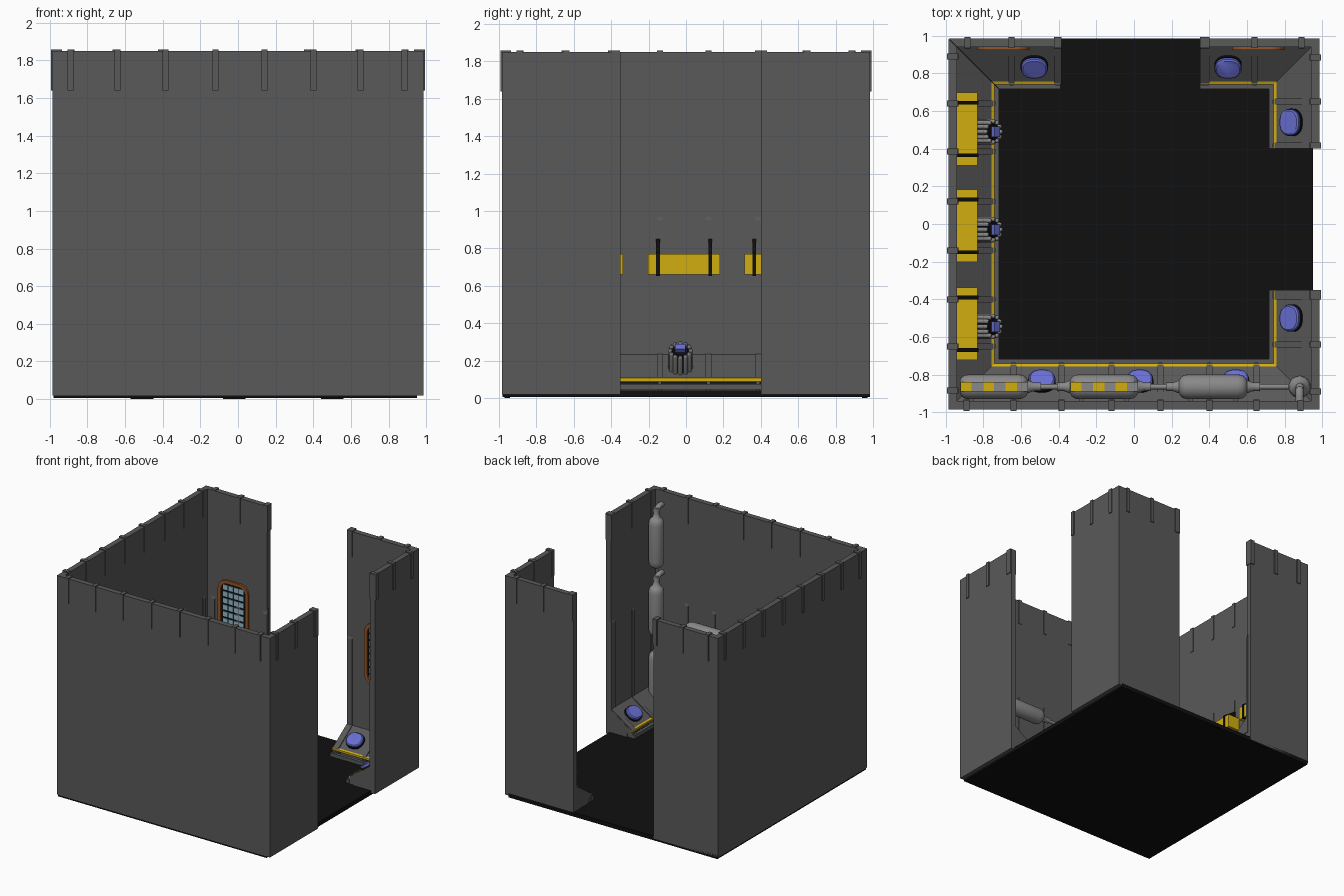
import bpy, bmesh, math
from mathutils import Vector, Matrix

if "Cube" in bpy.data.objects:
    bpy.data.objects.remove(bpy.data.objects["Cube"])


def material(name, rgb):
    m = bpy.data.materials.new(name)
    m.diffuse_color = (*rgb, 1)
    m.use_nodes = True
    m.node_tree.nodes["Principled BSDF"].inputs["Base Color"].default_value = m.diffuse_color
    return m


DARK = material("dark_steel", (0.10, 0.10, 0.10))
STEEL = material("steel", (0.25, 0.25, 0.25))
BLACK = material("black", (0.005, 0.005, 0.005))
YELLOW = material("yellow", (0.65, 0.42, 0.005))
BLUE = material("screen_blue", (0.14, 0.16, 0.65))
RUST = material("rust", (0.3, 0.09, 0.02))
GLASS = material("glass", (0.3, 0.5, 0.62))

# Each wall is built as if it were the front one (s = along x, d = distance out), then turned
FRONT, RIGHT, BACK, LEFT = (Matrix.Rotation(math.radians(a), 4, 'Z') for a in (0, 90, 180, 270))
ID = Matrix.Identity(4)


def mesh(name, verts, faces, mat, mtx=ID, smooth=False):
    bm = bmesh.new()
    vs = [bm.verts.new(mtx @ Vector(v)) for v in verts]
    for f in faces:
        bm.faces.new([vs[i] for i in f])
    bmesh.ops.recalc_face_normals(bm, faces=bm.faces)
    me = bpy.data.meshes.new(name)
    bm.to_mesh(me)
    bm.free()
    me.materials.append(mat)
    ob = bpy.data.objects.new(name, me)
    bpy.context.collection.objects.link(ob)
    if smooth:
        bpy.ops.object.select_all(action='DESELECT')
        ob.select_set(True)
        bpy.context.view_layer.objects.active = ob
        bpy.ops.object.shade_smooth_by_angle(angle=math.radians(40))
    return ob


def loft(name, loops, mat, mtx=ID, smooth=False, caps=True):
    n, k = len(loops[0]), len(loops)
    faces = [(i*n + j, i*n + (j+1) % n, (i+1)*n + (j+1) % n, (i+1)*n + j)
             for i in range(k-1) for j in range(n)]
    if caps:
        faces += [tuple(range(n)), tuple(range((k-1)*n, k*n))]
    return mesh(name, [v for l in loops for v in l], faces, mat, mtx, smooth)


def box(name, x, y, z, mat, mtx=ID):
    return loft(name, [[(x[0], y[0], h), (x[1], y[0], h), (x[1], y[1], h), (x[0], y[1], h)] for h in z], mat, mtx)


def lathe(name, profile, mat, mtx=ID, n=24):
    """profile of (radius, height) turned about local z"""
    return loft(name, [[(r*math.cos(2*math.pi*i/n), r*math.sin(2*math.pi*i/n), h) for i in range(n)]
                       for r, h in profile], mat, mtx, True)


def rounded(w, h, r, z, n=6):
    pts = []
    for q, (sx, sy) in enumerate(((1, 1), (-1, 1), (-1, -1), (1, -1))):
        for i in range(n+1):
            a = math.pi/2*(q + i/n)
            pts.append((sx*(w/2-r) + r*math.cos(a), sy*(h/2-r) + r*math.sin(a), z))
    return pts


def aim(loc, axis):
    return Matrix.Translation(loc) @ Vector(axis).to_track_quat('Z', 'Y').to_matrix().to_4x4()


def prism(name, profile, ends, mat, mtx):
    """(d, z) profile along a wall; an end of None is mitred into the corner"""
    loops = [[((sg*d if e is None else e), -d, z) for d, z in profile] for sg, e in zip((-1, 1), ends)]
    return loft(name, loops, mat, mtx)


# Floor
box("floor", (-0.98, 0.95), (-0.98, 0.985), (0.005, 0.04), BLACK)
for a in (-0.51, -0.02, 0.5):
    box("floor_foot", (a-0.06, a+0.06), (-0.97, -0.94), (0, 0.02), BLACK)
    box("floor_foot", (a-0.06, a+0.06), (0.94, 0.97), (0, 0.02), BLACK)

# Walls, skirting consoles and rails; spans are in each wall's own direction
SKIRT = [(0.95, 0.02), (0.95, 0.24), (0.75, 0.10), (0.75, 0.085), (0.79, 0.07), (0.79, 0.02)]
RIB = [(0.95, 0.1), (0.95, 0.247), (0.745, 0.107), (0.745, 0.1)]
STRIP = [(0.757, 0.092), (0.757, 0.112), (0.742, 0.106), (0.742, 0.092)]
RAIL = [(0.745, 0.045), (0.745, 0.075), (0.718, 0.075), (0.718, 0.045)]
walls = [("front", FRONT, [(None, None)]),
         ("left", LEFT, [(None, None)]),
         ("right", RIGHT, [(None, -0.35), (0.40, None)]),
         ("back", BACK, [(None, -0.35), (0.39, None)])]
RIBS = [-0.89, -0.64, -0.385, -0.12, 0.14, 0.40, 0.65, 0.885]
for name, mtx, spans in walls:
    for lo, hi in spans:
        prism(name + "_wall", [(0.985, 0.02), (0.985, 1.85), (0.94, 1.85), (0.94, 0.02)], (lo, hi), DARK, mtx)
        prism(name + "_skirting", SKIRT, (lo, hi), DARK, mtx)
        prism(name + "_yellow_edge", STRIP, (lo, hi), YELLOW, mtx)
        prism(name + "_rail", RAIL, (lo, hi), DARK, mtx)
        a = -0.99 if lo is None else lo
        b = 0.99 if hi is None else hi
        for s in RIBS:
            if not a < s < b:
                s = min((a+0.018, b-0.018), key=lambda e: abs(e-s))
                if abs(s) > 0.9 or min(abs(s-r) for r in RIBS) > 0.04:
                    continue
            w = (s-0.016, s+0.016)
            prism(name + "_outer_rib", [(0.993, 1.64), (0.993, 1.858), (0.935, 1.858), (0.935, 1.64)], w, DARK, mtx)
            prism(name + "_inner_rib", [(0.95, 0.2), (0.95, 1.0), (0.934, 0.95), (0.934, 0.2)], w, DARK, mtx)
            if abs(s) < 0.7:
                prism(name + "_console_rib", RIB, w, DARK, mtx)
                prism(name + "_rail_post", [(0.80, 0.04), (0.80, 0.09), (0.735, 0.09), (0.735, 0.04)],
                      (s-0.01, s+0.01), DARK, mtx)

# Oval screens lying on the sloped consoles
NORMAL = (0, 0.573, 0.82)


def slope(s, d, lift=0):
    return Vector((s, -d, 0.10 + (d-0.75)*0.7)) + Vector(NORMAL)*lift


for mtx, places in ((FRONT, (-0.49, 0.03, 0.54)), (RIGHT, (-0.5, 0.54)), (BACK, (-0.5, 0.53))):
    for s in places:
        t = mtx @ Matrix.Translation(slope(s, 0.84)) @ Matrix.Rotation(-math.atan(0.7), 4, 'X')
        loft("screen_base", [rounded(0.145, 0.135, 0.06, z) for z in (-0.01, 0.014)], BLACK, t, True)
        loft("screen", [rounded(0.138, 0.122, 0.055, 0.0), rounded(0.138, 0.122, 0.055, 0.028),
                        rounded(0.122, 0.106, 0.048, 0.035)], BLUE, t, True)

# Finned emitters on the left console
for y in (0.49, -0.03, -0.545):
    t = LEFT @ aim(slope(-y, 0.84, -0.02), (0, 0.7, 0.72))
    lathe("emitter_core", [(0.05, 0), (0.05, 0.14), (0.04, 0.155)], BLACK, t)
    box("emitter_light", (-0.028, 0.028), (-0.02, 0.02), (0.15, 0.18), BLUE, t)
    for i in range(12):
        a = math.tau*i/12
        lathe("emitter_fin", [(0.012, 0), (0.012, 0.15), (0.009, 0.158), (0.004, 0.162)], STEEL,
              t @ Matrix.Translation((0.055*math.cos(a), 0.055*math.sin(a), 0)), 10)

# Yellow lockers with black brackets on the left wall
for c in (0.505, -0.01, -0.53):
    box("locker", (-0.94, -0.833), (c-0.193, c+0.193), (0.66, 0.77), YELLOW)
    for o in (-0.14, 0.14):
        prism("locker_bracket", [(0.945, 0.652), (0.827, 0.652), (0.827, 0.778), (0.935, 0.85), (0.945, 0.85)],
              (-c-o-0.01, -c-o+0.01), BLACK, LEFT)

# Gas tanks: three lying along the front wall, three standing in the front right corner
TANK = [(0.022, -0.25), (0.022, -0.215), (0.035, -0.18), (0.05, -0.172), (0.062, -0.155), (0.066, -0.13),
        (0.066, 0.13), (0.062, 0.155), (0.05, 0.172), (0.035, 0.18), (0.022, 0.215), (0.022, 0.25)]
TY, TZ = -0.865, 0.80
for i, x in enumerate((-0.745, -0.16, 0.42)):
    lathe("lying_tank", TANK[2 if i == 0 else 0:], STEEL, aim((x, TY, TZ), (1, 0, 0)))
    if i < 2:
        for k in range(6):
            box("tank_stripe", (x-0.178+k*0.06, x-0.118+k*0.06), (TY-0.024, TY+0.024), (TZ+0.04, TZ+0.069),
                STEEL if k % 2 else YELLOW)
    for o in (-0.12, 0.12):
        box("tank_bracket", (x+o-0.012, x+o+0.012), (-0.945, TY), (TZ-0.02, TZ+0.02), DARK)
lathe("feed_pipe", [(0.014, -0.72), (0.014, 0.88)], STEEL, aim((0, TY, TZ), (1, 0, 0)), 12)

for z in (0.33, 0.88, 1.45):
    lathe("standing_tank", [(r*0.9, h*1.15) for r, h in TANK[2:]], STEEL, Matrix.Translation((0.88, TY, z)))
    # Outlet elbow bending back into the wall
    cu = bpy.data.curves.new("outlet_pipe", 'CURVE')
    cu.dimensions = '3D'
    cu.bevel_depth = 0.022
    cu.bevel_resolution = 3
    cu.use_fill_caps = True
    cu.materials.append(STEEL)
    sp = cu.splines.new('POLY')
    bend = [(0, z+0.19)] + [(0.05*(1-math.cos(a)), z+0.24+0.05*math.sin(a))
                            for a in (math.pi/2*i/6 for i in range(7))] + [(0.085, z+0.29)]
    sp.points.add(len(bend)-1)
    for p, (d, h) in zip(sp.points, bend):
        p.co = (0.88, TY-d, h, 1)
    bpy.context.collection.objects.link(bpy.data.objects.new("outlet_pipe", cu))

# Barred windows on the back wall
for x in (-0.695, 0.66):
    t = Matrix.Translation((x, 0.942, 0.88)) @ Matrix.Rotation(math.pi/2, 4, 'X')
    loft("window_backing", [rounded(0.25, 0.49, 0.07, z) for z in (0, 0.006)], BLACK, t)
    ring = [rounded(0.28, 0.52, 0.08, 0), rounded(0.28, 0.52, 0.08, 0.018), rounded(0.225, 0.465, 0.055, 0.018),
            rounded(0.225, 0.465, 0.055, 0), rounded(0.28, 0.52, 0.08, 0)]
    loft("window_frame", ring, RUST, t, caps=False)
    for r in range(8):
        for c in range(4):
            u, v = -0.075 + c*0.05, -0.196 + r*0.056
            box("window_pane", (u-0.021, u+0.021), (v-0.02, v+0.02), (0, 0.011), GLASS, t)
